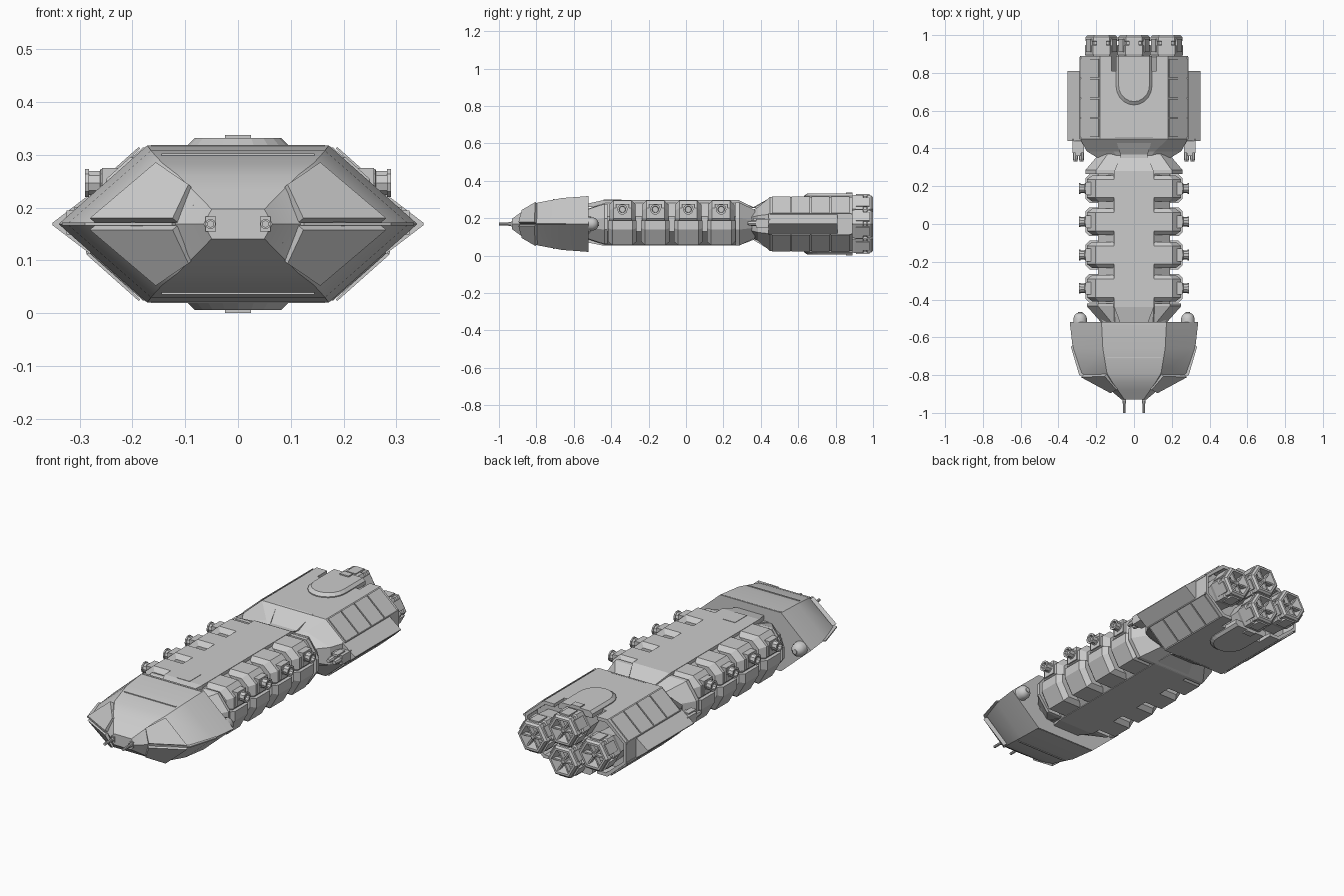
import bpy, bmesh, math
from mathutils import Vector

if "Cube" in bpy.data.objects:
    bpy.data.objects.remove(bpy.data.objects["Cube"])

ZC = 0.169   # every mesh is built around the ship's centre line, then lifted


def finish(name, bm, mirror="", smooth=None):
    bmesh.ops.recalc_face_normals(bm, faces=bm.faces)
    me = bpy.data.meshes.new(name)
    bm.to_mesh(me)
    bm.free()
    ob = bpy.data.objects.new(name, me)
    bpy.context.collection.objects.link(ob)
    ob.location.z = ZC
    if mirror:
        m = ob.modifiers.new("Mirror", 'MIRROR')
        m.use_axis = ("x" in mirror, False, "z" in mirror)
        m.use_clip = False
        m.use_mirror_merge = False
    if smooth:
        bpy.ops.object.select_all(action='DESELECT')
        ob.select_set(True)
        bpy.context.view_layer.objects.active = ob
        bpy.ops.object.shade_smooth_by_angle(angle=math.radians(smooth))
    return ob


def add_loft(bm, sections):
    """Skin equal-length rings of 3D points and cap both ends."""
    rings = [[bm.verts.new(p) for p in s] for s in sections]
    n = len(rings[0])
    for a, b in zip(rings, rings[1:]):
        for i in range(n):
            bm.faces.new((a[i], a[(i + 1) % n], b[(i + 1) % n], b[i]))
    bm.faces.new(rings[0])
    bm.faces.new(rings[-1])


def loft(name, sections, mirror="", smooth=None):
    bm = bmesh.new()
    add_loft(bm, sections)
    return finish(name, bm, mirror, smooth)


def at_y(pts, y, cx=0, cz=0, s=1):
    return [(cx + (x - cx) * s, y, cz + (z - cz) * s) for x, z in pts]


def prism(name, pts, y0, y1, mirror=""):
    return loft(name, [at_y(pts, y0), at_y(pts, y1)], mirror)


def box(name, x0, x1, y0, y1, z0, z1, mirror=""):
    return prism(name, [(x0, z0), (x1, z0), (x1, z1), (x0, z1)], y0, y1, mirror)


def hexa(y, mid, top, h):
    return at_y([(mid, 0), (top, h), (-top, h), (-mid, 0), (-top, -h), (top, -h)], y)


def octa(y, w, zw, top, h):
    return at_y([(w, zw), (top, h), (-top, h), (-w, zw), (-w, -zw), (-top, -h), (top, -h), (w, -zw)], y)


def lathe(name, c, axis, prof, n, mirror="", smooth=None):
    """Rings (distance along axis, radius) around the x or y axis through c."""
    secs = []
    for d, r in prof:
        ring = []
        for i in range(n):
            a = math.tau * i / n
            u, v = r * math.cos(a), r * math.sin(a)
            ring.append((c[0] + d, c[1] + u, c[2] + v) if axis == 'x' else (c[0] + u, c[1] + d, c[2] + v))
        secs.append(ring)
    return loft(name, secs, mirror, smooth)


# --- bow ---
loft("bow_hull", [hexa(-0.52, .34, .172, .149), hexa(-0.66, .324, .165, .139), hexa(-0.79, .28, .143, .115),
                  hexa(-0.84, .205, .113, .092), hexa(-0.88, .125, .085, .064), hexa(-0.93, .065, .05, .028)], smooth=32)
box("bow_roof_strip", -.145, .145, -.710, -.704, .12, .134, "z")
box("bow_rear_strip", -.165, .165, -.533, -.525, .14, .15, "z")
# flat plates on the sloped front corners, above and below
plate = [(.275, -.805, .006), (.15, -.80, .112), (.088, -.872, .07), (.118, -.89, .006)]
out = Vector((.006, -.006, .005))
loft("brow_armour", [[Vector(p) - out * 4 for p in plate], [Vector(p) + out for p in plate]], "xz")
# thin edge rail around the bow
rail = [(.334, -.65), (.290, -.80), (.125, -.892)]
loft("bow_edge_rail", [[(x, y, -.003), (x, y, .003), (x - .02, y + .02, .003), (x - .02, y + .02, -.003)]
                       for x, y in rail], "x")
# nose guns
box("nose_gun_mount", .042, .085, -.895, -.83, -.036, .036, "x")
box("nose_gun_block", .042, .062, -.935, -.88, -.014, .014, "x")
lathe("nose_gun_barrel", (.052, -1, 0), 'y', [(0, .007), (.05, .007), (.05, .01), (.12, .01)], 8, "x", 40)
# rear domes
lathe("bow_rear_dome", (.285, -.52, 0), 'y', [(-.01, .036), (.02, .036), (.035, .031), (.046, .02), (.05, .012),
                                              (.054, .012), (.055, .006)], 12, "x", 40)

# --- middle section ---
loft("spine_core", [octa(-.53, .165, .04, .1, .08), octa(-.43, .19, .04, .105, .112),
                    octa(.28, .19, .04, .105, .112), octa(.37, .17, .035, .085, .07)])
loft("spine_plate", [[(-w, y, .09), (w, y, .09), (w, y, z), (-w, y, z)] for y, w, z in
                     ((-.52, .075, .11), (-.44, .105, .128), (.28, .105, .128), (.36, .07, .085), (.46, .1, .146))])
loft("keel_plate", [[(-w, y, -.08), (w, y, -.08), (w, y, -z), (-w, y, -z)] for y, w, z in
                    ((-.52, .075, .10), (-.44, .105, .116), (.28, .105, .116), (.36, .07, .085), (.46, .1, .146))])
box("spine_hatch", -.035, .035, -.44, -.345, .12, .130)
loft("front_shoulder", [octa(-.52, .175, .02, .12, .08), octa(-.435, .25, .03, .19, .108), octa(-.42, .25, .03, .19, .108)])
loft("rear_shoulder", [octa(.265, .258, .03, .2, .115), octa(.285, .258, .03, .2, .115), octa(.37, .185, .02, .14, .075)])

upper = [(.1, .126), (.205, .126), (.25, .085), (.25, .03), (.24, .018), (.1, .018)]
lower = [(.1, .018), (.258, .018), (.258, -.03), (.21, -.113), (.1, -.113)]
for i in range(4):
    y = -.34 + .176 * i
    for nm, prof, hw, s in (("upper_pod", upper, .07, .8), ("lower_pod", lower, .076, .86)):
        loft(nm, [at_y(prof, y - hw, .1, .02, s), at_y(prof, y - hw + .022, .1, .02),
                  at_y(prof, y + hw - .022, .1, .02), at_y(prof, y + hw, .1, .02, s)], "x")
    lathe("pod_port", (.24, y, .078), 'x', [(0, .028), (.02, .028), (.022, .024), (.042, .024), (.042, .028),
                                            (.05, .028), (.05, .018), (.035, .016)], 10, "x", 35)
    box("pod_port_base", .2, .258, y - .034, y + .034, .035, .106, "x")

# --- stern hull ---
loft("stern_hull", [octa(.33, .16, .03, .07, .06), octa(.385, .25, .045, .11, .09),
                    octa(.45, .285, .052, .18, .145), octa(.81, .285, .052, .18, .145)])
# shell that carries on around the engines
prism("stern_shell", [(.12, .145), (.18, .145), (.285, .052), (.285, 0), (.27, 0), (.27, .046), (.172, .128), (.12, .128)],
      .80, .89, "xz")
prism("side_wedge", [(.28, .057), (.352, .002), (.352, -.002), (.28, -.057)], .44, .81, "x")
box("side_rail", .28, .288, .45, .885, .046, .056, "xz")
for i in range(4):
    y = .46 + .105 * i
    prism("slope_panel", [(.185, .143), (.188, .146), (.287, .058), (.28, .052)], y, y + .098, "xz")
# roof and belly humps with rounded fronts
arc = [(-.095, .89)] + [(-.095 * math.cos(a), .73 - .1 * math.sin(a))
                        for a in [math.pi * k / 10 for k in range(11)]] + [(.095, .89)]
loft("stern_hump", [[(x * s, .76 + (y - .76) * s if y < .88 else y, z) for x, y in arc]
                    for s, z in ((1, .13), (1, .15), (.86, .163))], "z")
box("hump_fin", -.025, .025, .855, .89, .155, .169, "z")

# side guns ahead of the stern wedges
box("side_gun_body", .265, .325, .375, .45, -.02, .026, "x")
for x in (.278, .31):
    lathe("side_gun_barrel", (x, .33, .004), 'y', [(0, .01), (.02, .014), (.06, .014)], 8, "x", 40)
box("side_gun_cap", .28, .31, .36, .42, .02, .032, "x")

# --- engines in a diamond ---
for cx, cz in ((-.172, 0), (.172, 0), (0, .079), (0, -.079)):
    lathe("engine_bell", (cx, 0, cz), 'y', [(.80, .075), (.88, .08), (.90, .088), (.945, .088), (.95, .08), (.965, .08),
                                            (.97, .086), (.99, .084), (1, .074), (1, .062), (.94, .05)], 6)
    lathe("engine_hub", (cx, 0, cz), 'y', [(.93, .018), (.985, .016), (.99, .01)], 6)
    bm = bmesh.new()
    for k in range(6):
        a = math.pi / 3 * k
        # spoke inside the bell, and a block on each outer flat
        for ang, r0, r1, hw, y0, y1 in ((a, .01, .064, .004, .965, .988), (a + math.pi / 6, .066, .081, .026, .91, .98)):
            d, t = Vector((math.cos(ang), 0, math.sin(ang))), Vector((-math.sin(ang), 0, math.cos(ang)))
            add_loft(bm, [[Vector((cx, y, cz)) + d * r + t * w for r, w in
                           ((r0, -hw), (r1, -hw), (r1, hw), (r0, hw))] for y in (y0, y1)])
    finish("engine_spokes_and_blocks", bm)
